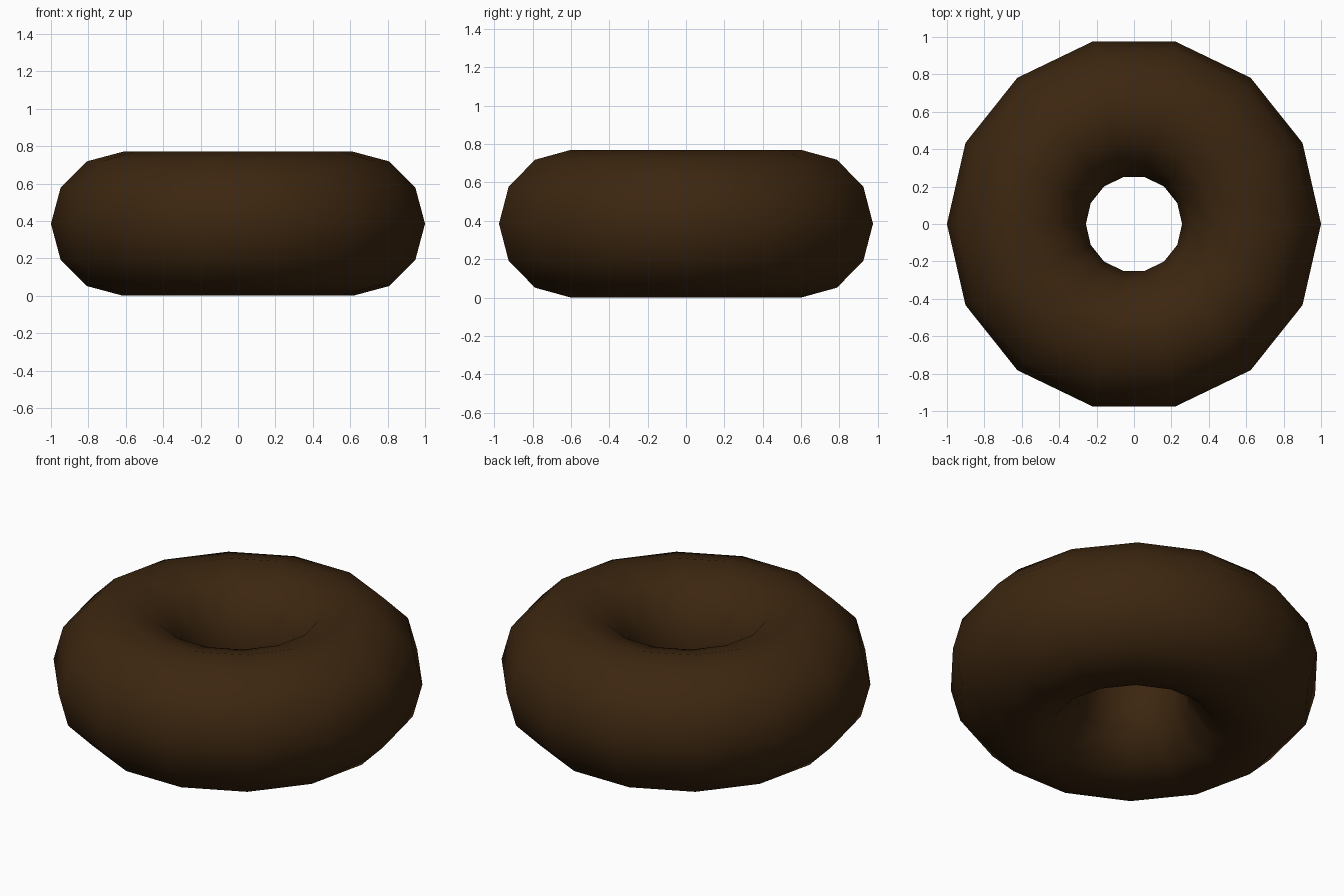
import bpy, bmesh, math

if "Cube" in bpy.data.objects:
    bpy.data.objects.remove(bpy.data.objects["Cube"])

RING_SIDES, TUBE_SIDES = 14, 12
RING_R, TUBE_R, INNER_R = 0.615, 0.385, 0.358   # tube is slightly flattened towards the hole

# Chocolate colour
choc = bpy.data.materials.new("dark_brown")
choc.diffuse_color = (0.045, 0.0194, 0.005, 1)
choc.use_nodes = True
choc.node_tree.nodes["Principled BSDF"].inputs["Base Color"].default_value = choc.diffuse_color

# Ring: tube cross-section swept around z
bm = bmesh.new()
rings = []
for i in range(RING_SIDES):
    a = 2 * math.pi * i / RING_SIDES
    ring = []
    for j in range(TUBE_SIDES):
        b = 2 * math.pi * j / TUBE_SIDES
        c = math.cos(b)
        r = RING_R + c * (TUBE_R if c > 0 else INNER_R)
        ring.append(bm.verts.new((r * math.cos(a), r * math.sin(a),
                                  TUBE_R + TUBE_R * math.sin(b))))
    rings.append(ring)
for i in range(RING_SIDES):
    p, q = rings[i], rings[(i + 1) % RING_SIDES]
    for j in range(TUBE_SIDES):
        k = (j + 1) % TUBE_SIDES
        bm.faces.new((p[j], q[j], q[k], p[k])).smooth = True
bmesh.ops.recalc_face_normals(bm, faces=bm.faces)

mesh = bpy.data.meshes.new("ring")
bm.to_mesh(mesh)
bm.free()
mesh.materials.append(choc)
bpy.context.collection.objects.link(bpy.data.objects.new("ring", mesh))
